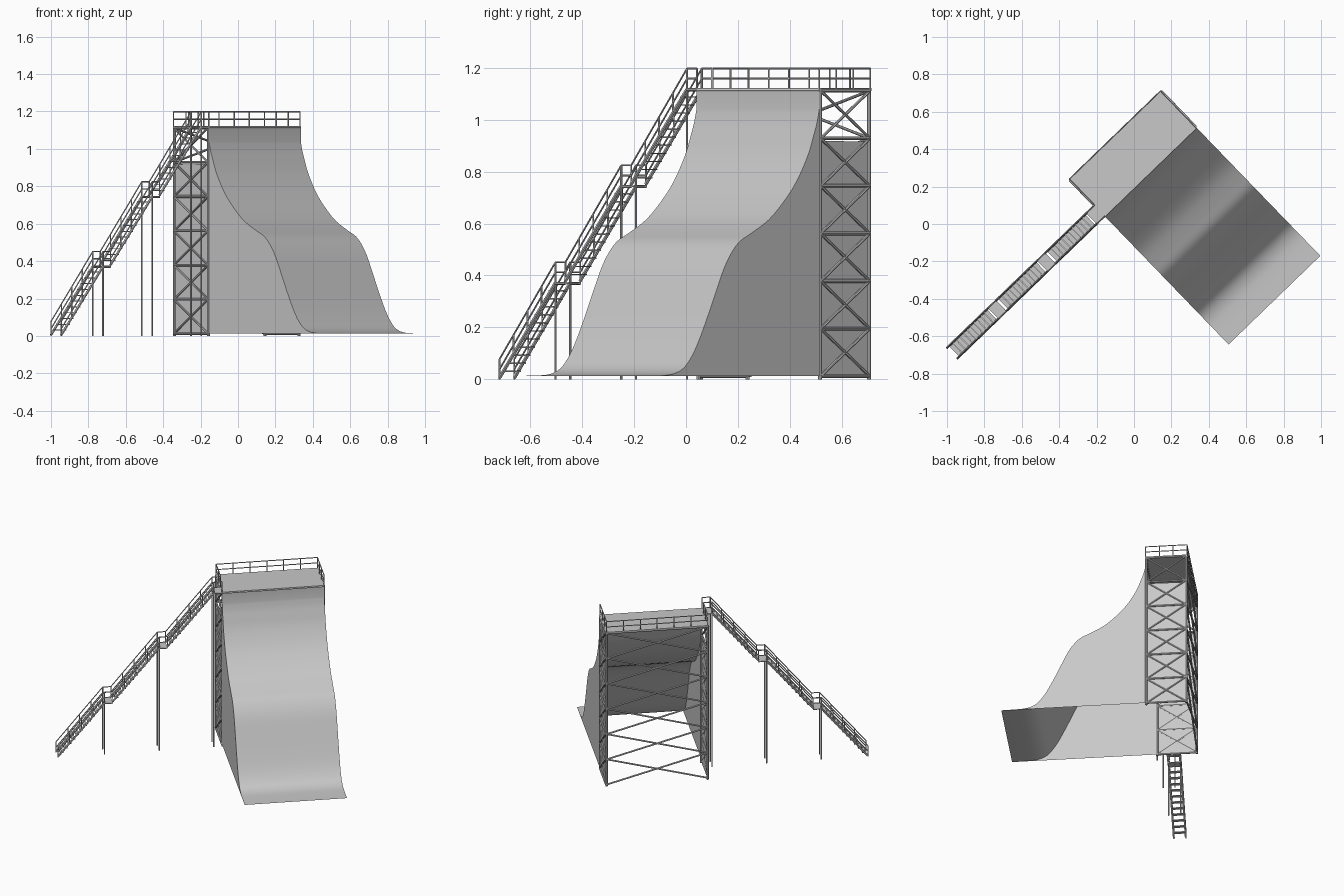
import bpy, bmesh, math
from mathutils import Vector, Matrix

if "Cube" in bpy.data.objects:
    bpy.data.objects.remove(bpy.data.objects["Cube"])

# Whole structure is turned 44 degrees; local x = width, local -y = down the ramp
PLACE = Matrix.Translation((-0.155, 0.04, 0)) @ Matrix.Rotation(math.radians(44), 4, 'Z')
W, D, H = 0.682, 0.279, 1.12      # tower width, depth, deck height
BASE = 0.012

grey = bpy.data.materials.new("light_grey")
grey.diffuse_color = (0.58, 0.58, 0.58, 1)
grey.use_nodes = True
grey.node_tree.nodes["Principled BSDF"].inputs["Base Color"].default_value = grey.diffuse_color


def finish(name, bm, smooth=False):
    me = bpy.data.meshes.new(name)
    bm.to_mesh(me)
    bm.free()
    me.materials.append(grey)
    ob = bpy.data.objects.new(name, me)
    bpy.context.collection.objects.link(ob)
    ob.matrix_world = PLACE
    if smooth:
        for o in bpy.context.selected_objects:
            o.select_set(False)
        ob.select_set(True)
        bpy.context.view_layer.objects.active = ob
        bpy.ops.object.shade_smooth_by_angle(angle=math.radians(40))
    return ob


def tube(bm, a, b, r, sides=8):
    a, b = Vector(a), Vector(b)
    d = b - a
    rot = d.to_track_quat('Z', 'Y').to_matrix().to_4x4()
    bmesh.ops.create_cone(bm, cap_ends=True, segments=sides, radius1=r, radius2=r,
                          depth=d.length, matrix=Matrix.Translation((a + b) / 2) @ rot)


def box(bm, lo, hi):
    lo, hi = Vector(lo), Vector(hi)
    bmesh.ops.create_cube(bm, size=1, matrix=Matrix.Translation((lo + hi) / 2)
                          @ Matrix.Diagonal((*(hi - lo), 1)))


def strip(bm, top, bottom):
    ta = [bm.verts.new(p) for p in top]
    ba = [bm.verts.new(p) for p in bottom]
    for i in range(len(ta) - 1):
        bm.faces.new((ta[i], ba[i], ba[i + 1], ta[i + 1]))


# Ramp profile: (distance down the ramp, height)
KEYS = [(0, 1.04), (.012, .99), (.03, .94), (.06, .865), (.12, .765), (.19, .685),
        (.27, .615), (.36, .565), (.425, .532), (.47, .488), (.51, .428), (.55, .345),
        (.60, .238), (.65, .14), (.69, .08), (.73, .041), (.78, .021), (.84, .015), (.951, .013)]


def spline(pts, n=3):
    p = [Vector(q) for q in pts]
    out = []
    for i in range(len(p) - 1):
        p0, p1, p2, p3 = p[max(i - 1, 0)], p[i], p[i + 1], p[min(i + 2, len(p) - 1)]
        for k in range(n):
            t = k / n
            out.append(0.5 * (2 * p1 + (p2 - p0) * t + (2 * p0 - 5 * p1 + 4 * p2 - p3) * t * t
                              + (3 * p1 - p0 - 3 * p2 + p3) * t ** 3))
    return out + [p[-1]]


curve = [Vector((0, H))] + spline(KEYS)

# Curved riding surface
bm = bmesh.new()
strip(bm, [(W, -w, z) for w, z in curve], [(0, -w, z) for w, z in curve])
finish("ramp_surface", bm, True)

# Side walls under the ramp, and lower wall sheets beside the tower
for name, x, inset in (("left", 0, .004), ("right", W, -.004)):
    bm = bmesh.new()
    strip(bm, [(x, -w, z) for w, z in curve], [(x, -w, BASE) for w, z in curve])
    finish("ramp_side_" + name, bm)
    bm = bmesh.new()
    strip(bm, [(x + inset, 0, .92), (x + inset, D - .01, .915)],
          [(x + inset, 0, BASE), (x + inset, D - .01, BASE)])
    finish("tower_side_" + name, bm)

# Deck
bm = bmesh.new()
box(bm, (0, 0, H - .008), (W, D, H + .002))
finish("deck", bm)

# Tower posts
bm = bmesh.new()
for x in (.004, W - .004):
    for y in (.008, D - .008):
        tube(bm, (x, y, 0), (x, y, H), .008)
finish("tower_posts", bm, True)

# Tower bracing: six bays on both sides and the back
bm = bmesh.new()
LEVELS = 6
zs = [.012 + (H - .02) * i / LEVELS for i in range(LEVELS + 1)]
faces = [((x, .008), (x, D - .008)) for x in (0, W)] + [((.004, D - .006), (W - .004, D - .006))]
for i, (a, b) in enumerate(faces):
    for z0, z1 in zip(zs, zs[1:]):
        tube(bm, (*a, z0), (*b, z1), .006)
        tube(bm, (*a, z1), (*b, z0), .006)
    for z in (zs if i < 2 else zs[-1:]):
        tube(bm, (*a, z), (*b, z), .007)
tube(bm, (0, .004, H - .006), (W, .004, H - .006), .006)
finish("tower_bracing", bm, True)

RAIL, R = .078, .0035


def railing(bm, a, b, bays):
    a, b = Vector(a), Vector(b)
    for h in (RAIL / 2, RAIL):
        tube(bm, a + Vector((0, 0, h)), b + Vector((0, 0, h)), R, 6)
    for i in range(bays + 1):
        p = a.lerp(b, i / bays)
        tube(bm, p, p + Vector((0, 0, RAIL)), R, 6)


# Deck railing, open at the stair entrance
SW = .085
bm = bmesh.new()
e = .003
railing(bm, (e, D - e, H), (W - e, D - e, H), 6)
railing(bm, (W - e, e, H), (W - e, D - e, H), 3)
railing(bm, (e, SW, H), (e, D - e, H), 2)
finish("deck_railing", bm, True)

# Staircase: three flights, each with a landing at its top
treads, frame, rails, legs = (bmesh.new() for _ in range(4))
RUN, LAND, STEPS = .31, .055, 12
RISE = H / 3
for f in range(3):
    x0 = -3 * (RUN + LAND) + f * (RUN + LAND)
    x1, x2 = x0 + RUN, x0 + RUN + LAND
    z0, z1 = f * RISE, (f + 1) * RISE
    for s in range(1, STEPS):
        x, z = x0 + RUN * s / STEPS, z0 + RISE * s / STEPS
        box(treads, (x - .012, .003, z - .003), (x + .012, SW - .003, z + .002))
    box(treads, (x1 - .005, 0, z1 - .006), (x2, SW, z1))
    for y in (.003, SW - .003):
        tube(frame, (x0, y, z0 + .006), (x1, y, z1 - .002), .007, 6)
        tube(frame, (x1, y, z1 - .004), (x2, y, z1 - .004), .006, 6)
        railing(rails, (x0, y, z0), (x1, y, z1), 4)
        railing(rails, (x1, y, z1), (x2, y, z1), 1)
        tube(legs, (x1, y, 0), (x1, y, z1 + RAIL), .0045)
finish("stair_treads", treads)
finish("stair_stringers", frame, True)
finish("stair_railings", rails, True)
finish("stair_legs", legs, True)
